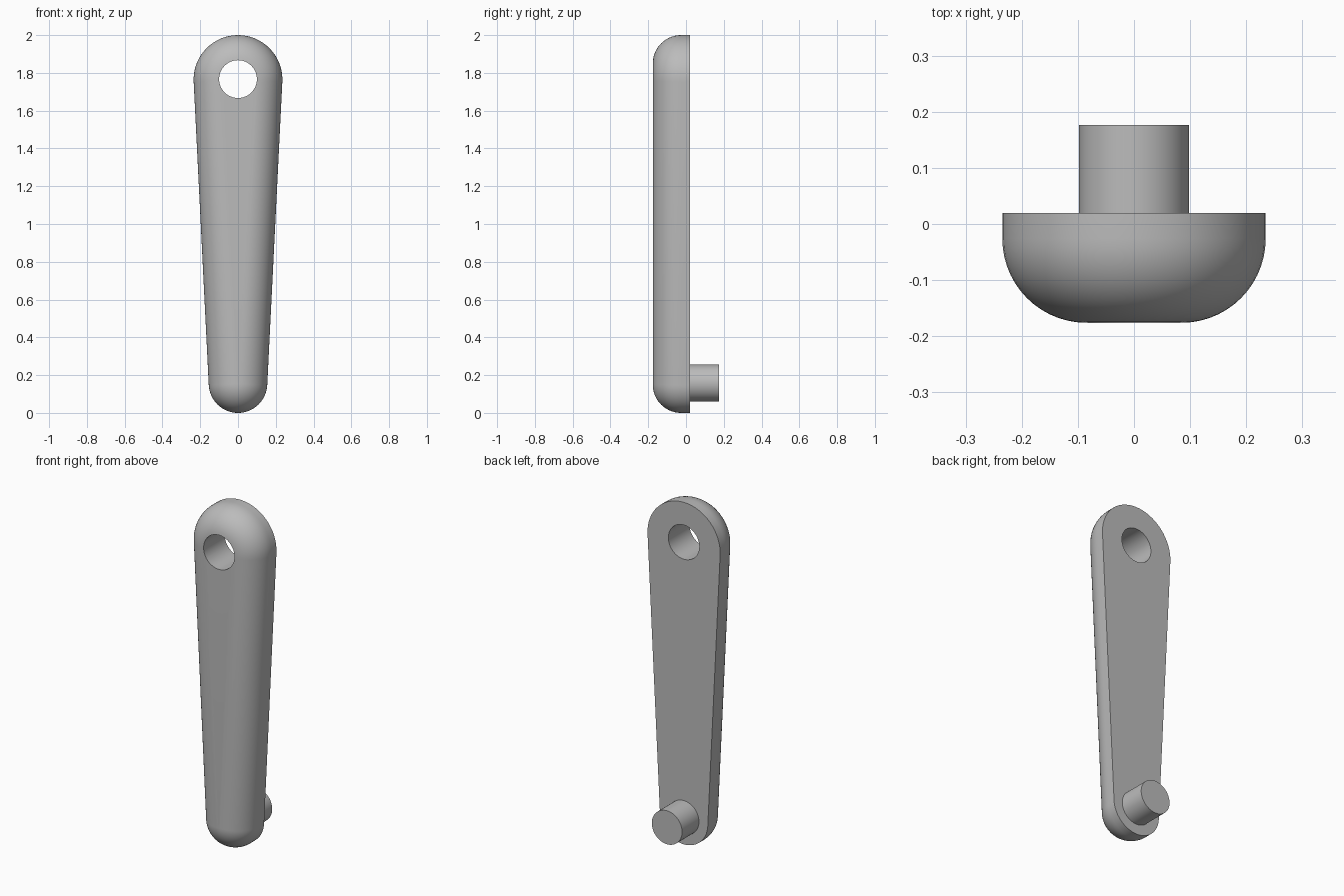
import bpy, bmesh, math
from mathutils import Matrix, Vector

cube = bpy.data.objects.get("Cube")
if cube:
    bpy.data.objects.remove(cube, do_unlink=True)

BACK, FRONT, PIN_END = 0.02, -0.176, 0.176
TOP_R, LOW_R = 0.235, 0.155
TOP_Z, LOW_Z = 2 - TOP_R, LOW_R
FILLET = 0.15
BORE_R, PIN_R = 0.1, 0.098
ARC, ROUND = 32, 14

grey = bpy.data.materials.new("plain grey")
grey.use_nodes = True
colour = (0.5, 0.5, 0.5, 1)
grey.diffuse_color = colour
grey.node_tree.nodes["Principled BSDF"].inputs["Base Color"].default_value = colour


def make_object(name, bm):
    bmesh.ops.recalc_face_normals(bm, faces=bm.faces)
    mesh = bpy.data.meshes.new(name)
    bm.to_mesh(mesh)
    bm.free()
    mesh.materials.append(grey)
    obj = bpy.data.objects.new(name, mesh)
    bpy.context.collection.objects.link(obj)
    return obj


def rod(name, radius, z, y0, y1):
    """Cylinder lying along y."""
    bm = bmesh.new()
    place = Matrix.Translation((0, (y0 + y1) / 2, z)) @ Matrix.Rotation(math.pi / 2, 4, "X")
    bmesh.ops.create_cone(bm, cap_ends=True, segments=64, radius1=radius,
                          radius2=radius, depth=abs(y1 - y0), matrix=place)
    return make_object(name, bm)


def outline(inset, y):
    """Two end arcs joined by their common tangents."""
    tilt = math.asin((TOP_R - LOW_R) / (TOP_Z - LOW_Z))
    points = []
    for radius, z, start, end in (
            (TOP_R, TOP_Z, -tilt, math.pi + tilt),
            (LOW_R, LOW_Z, math.pi + tilt, 2 * math.pi - tilt)):
        for i in range(ARC + 1):
            a = start + (end - start) * i / ARC
            r = radius - inset
            points.append(Vector((r * math.cos(a), y, z + r * math.sin(a))))
    return points


# Tapered arm: flat back, short straight wall, rounded front edge
bm = bmesh.new()
levels = [(0, BACK)]
for i in range(ROUND + 1):
    a = math.pi / 2 * i / ROUND
    levels.append((FILLET * (1 - math.cos(a)), FRONT + FILLET * (1 - math.sin(a))))
rings = [[bm.verts.new(p) for p in outline(*level)] for level in levels]
for lower, upper in zip(rings, rings[1:]):
    for i in range(len(lower)):
        j = (i + 1) % len(lower)
        bm.faces.new((lower[i], lower[j], upper[j], upper[i]))
bm.faces.new(rings[0])
bm.faces.new(rings[-1])
arm = make_object("arm", bm)

# Bore through the wide end
cutter = rod("bore_cutter", BORE_R, TOP_Z + 0.002, -0.4, 0.3)
cutter.hide_render = True
bore = arm.modifiers.new("bore", "BOOLEAN")
bore.operation = "DIFFERENCE"
bore.solver = "EXACT"
bore.object = cutter
bpy.context.view_layer.objects.active = arm
bpy.ops.object.modifier_apply(modifier=bore.name)
bpy.data.objects.remove(cutter, do_unlink=True)

# Pin on the back of the narrow end
pin = rod("pin", PIN_R, LOW_Z + 0.003, BACK - 0.02, PIN_END)

bpy.ops.object.select_all(action="DESELECT")
for obj in (arm, pin):
    obj.select_set(True)
bpy.context.view_layer.objects.active = arm
bpy.ops.object.shade_smooth_by_angle(angle=math.radians(30))
